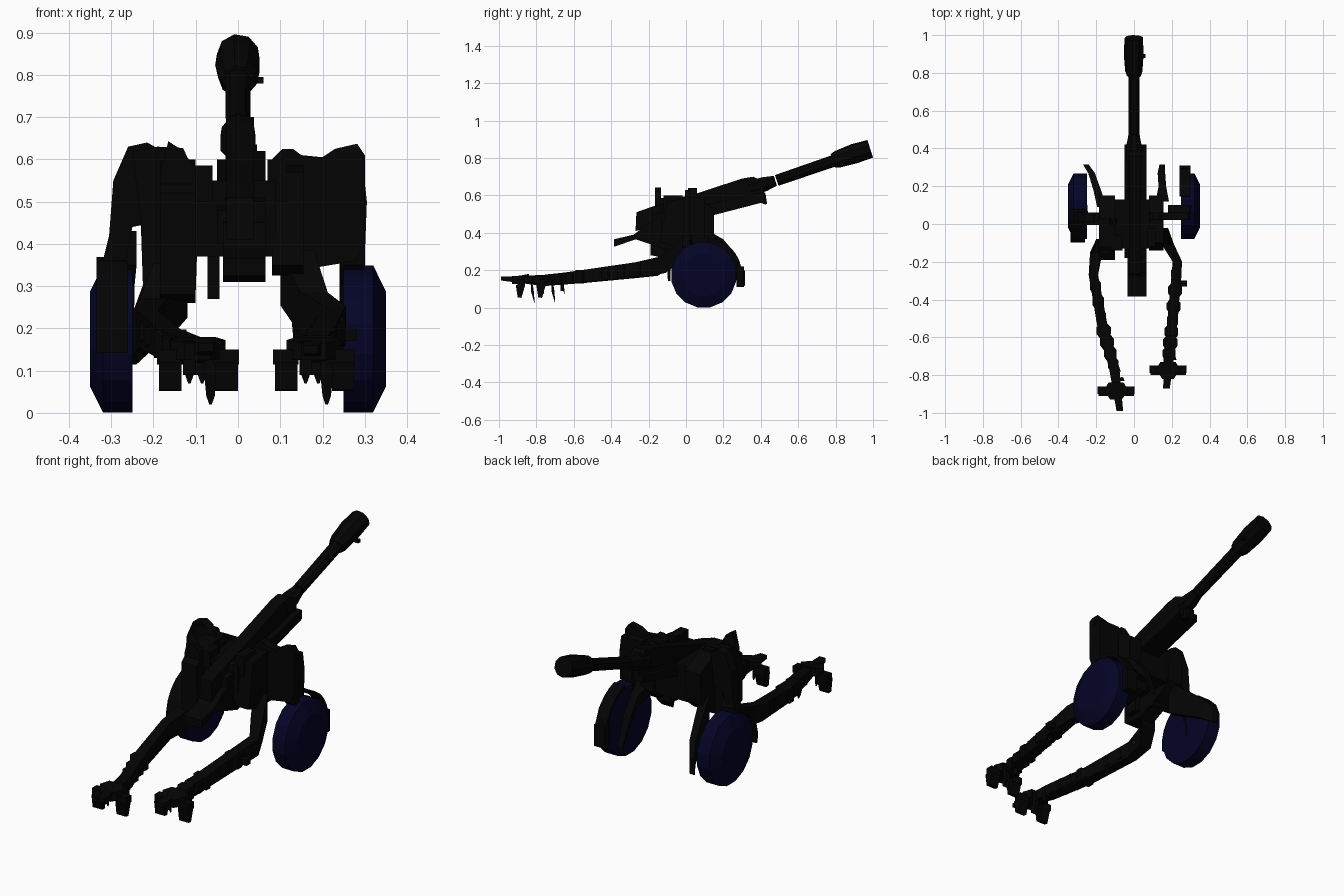
import bpy, bmesh, math, random
from mathutils import Vector

if "Cube" in bpy.data.objects:
    bpy.data.objects.remove(bpy.data.objects["Cube"])
random.seed(4)


def material(name, rgb):
    m = bpy.data.materials.new(name)
    m.use_nodes = True
    m.diffuse_color = (*rgb, 1)
    m.node_tree.nodes["Principled BSDF"].inputs["Base Color"].default_value = (*rgb, 1)
    return m


BLACK = material("gun black", (.0012, .0012, .0012))
NAVY = material("wheel navy", (.0012, .0012, .02))


def finish(name, bm, mat=BLACK):
    bmesh.ops.recalc_face_normals(bm, faces=bm.faces)
    mesh = bpy.data.meshes.new(name)
    bm.to_mesh(mesh)
    bm.free()
    mesh.materials.append(mat)
    ob = bpy.data.objects.new(name, mesh)
    bpy.context.collection.objects.link(ob)
    return ob


def prism(name, outline, a, b, plane="yz"):
    """Extrude a side (yz) or front (xz) outline between two depths."""
    bm = bmesh.new()
    put = (lambda p, d: (d, p[0], p[1])) if plane == "yz" else (lambda p, d: (p[0], d, p[1]))
    face = bm.faces.new([bm.verts.new(put(p, a)) for p in outline])
    ext = bmesh.ops.extrude_face_region(bm, geom=[face])["geom"]
    shift = Vector(put((0, 0), b - a))
    bmesh.ops.translate(bm, vec=shift, verts=[v for v in ext if isinstance(v, bmesh.types.BMVert)])
    return finish(name, bm)


def box(name, x, y, z):
    return prism(name, [(y[0], z[0]), (y[1], z[0]), (y[1], z[1]), (y[0], z[1])], *x)


def skin(name, bm, loops, mat=BLACK):
    """Join matching point loops with quads and cap both ends."""
    for p, q in zip(loops, loops[1:]):
        for i in range(len(p)):
            j = (i + 1) % len(p)
            bm.faces.new((p[i], p[j], q[j], q[i]))
    bm.faces.new(loops[0])
    bm.faces.new(loops[-1])
    return finish(name, bm, mat)


def rings(name, sections, sides, mat=BLACK):
    """Loft round sections given as (centre, radius) along their common axis."""
    bm = bmesh.new()
    axis = Vector(sections[-1][0]) - Vector(sections[0][0])
    u = axis.cross(Vector((0, 0, 1))).normalized()
    w = u.cross(axis).normalized()
    angles = [math.tau * (i + .5) / sides for i in range(sides)]
    loops = [[bm.verts.new(Vector(c) + r * (u * math.cos(t) + w * math.sin(t))) for t in angles]
             for c, r in sections]
    return skin(name, bm, loops, mat)


def beam(name, path, sizes):
    """Rectangular beam through path points, with (width, height) at each."""
    bm = bmesh.new()
    corners = ((-1, -1), (1, -1), (1, 1), (-1, 1))
    loops = [[bm.verts.new((x + i * w / 2, y, z + j * h / 2)) for i, j in corners]
             for (x, y, z), (w, h) in zip(path, sizes)]
    return skin(name, bm, loops)


def arc(cy, cz, r, start, end, thick):
    """Outline of a curved strip around the wheel centre."""
    ts = [math.radians(start + (end - start) * i / 6) for i in range(7)]
    pts = [(cy + r * math.cos(t), cz + r * math.sin(t)) for t in ts]
    r -= thick
    return pts + [(cy + r * math.cos(t), cz + r * math.sin(t)) for t in reversed(ts)]


# Wheels with a bevelled outer face
for side, s in (("right", -1), ("left", 1)):
    rings(side + "_wheel", [((s * x, .095, .175), r) for x, r in ((.25, .177), (.32, .177), (.35, .115))],
          16, NAVY)

# Barrel and muzzle brake
rings("barrel", [((0, .485, .68), .03), ((0, .80, .788), .032)], 10)
rings("muzzle_brake", [((0, .785, .785), .038), ((0, .81, .793), .047), ((0, .90, .823), .054),
                       ((0, .985, .849), .05)], 9)
box("muzzle_lug", (.04, .06), (.88, .90), (.78, .795))

# Cradle, barrel sleeve, recoil housing and breech
prism("cradle", [(-.27, .41), (-.05, .45), (.16, .50), (.41, .575), (.42, .67),
                 (.36, .70), (.30, .69), (-.02, .585), (-.18, .54), (-.265, .51)], -.027, .038)
prism("cradle_side", [(-.18, .43), (.15, .50), (.42, .575), (.42, .62), (.15, .56), (-.18, .50)], -.03, .065)
prism("cradle_rail", [(-.18, .40), (.15, .495), (.42, .565), (.42, .60), (.15, .54), (-.18, .48)], -.05, .06)
rings("barrel_sleeve", [((0, .34, .637), .045), ((0, .42, .66), .042), ((0, .478, .678), .03)], 8)
prism("recoil_housing", [(-.385, .325), (-.27, .365), (-.10, .31), (.05, .33), (.08, .48),
                         (-.20, .45), (-.28, .39), (-.385, .365)], -.035, .065)
beam("cradle_spike", [(.02, .39, .60), (.02, .425, .58), (.02, .432, .56)], [(.05, .07), (.03, .06), (.02, .01)])

# Carriage cheeks and upper saddle
prism("right_cheek", [(-.19, .28), (-.08, .26), (.08, .33), (.14, .38), (.15, .54), (.03, .60),
                      (-.12, .58), (-.19, .52)], -.185, -.10)
prism("left_cheek", [(-.14, .35), (-.05, .325), (.10, .33), (.15, .38), (.15, .53), (.05, .59),
                     (-.10, .57)], .08, .155)
box("saddle", (-.11, .09), (-.13, .13), (.37, .55))
box("saddle_drop", (-.072, -.044), (-.11, -.04), (.27, .40))
box("right_sight_box", (-.12, -.06), (-.14, -.06), (.50, .585))
box("left_sight_box", (.07, .115), (-.12, -.02), (.50, .60))

# Upright shield plates
prism("right_front_plate", [(-.185, .36), (-.10, .36), (-.10, .57), (-.13, .62), (-.165, .643), (-.185, .56)],
      -.165, -.135, "xz")
prism("right_shield", [(-.225, .30), (-.10, .29), (-.09, .57), (-.12, .605), (-.13, .627), (-.19, .63),
                       (-.25, .62), (-.23, .45)], -.005, .03, "xz")
prism("left_shield", [(.10, .33), (.28, .36), (.30, .40), (.30, .61), (.282, .637), (.23, .625), (.20, .605),
                      (.15, .61), (.13, .625), (.105, .625), (.08, .60)], .02, .06, "xz")
prism("right_shoulder", [(-.32, .36), (-.265, .36), (-.25, .44), (-.20, .45), (-.18, .62), (-.215, .64),
                         (-.26, .63), (-.295, .55), (-.305, .42)], .01, .06, "xz")
prism("left_shoulder", [(.18, .37), (.30, .37), (.305, .50), (.295, .59), (.18, .59)], .06, .10, "xz")

# Axle arms down to the hubs
for side, s in (("right", -1), ("left", 1)):
    beam(side + "_axle_arm", [(s * .27, .03, .39), (s * .27, .07, .33), (s * .262, .10, .16)],
         [(.06, .08), (.05, .06), (.03, .06)])

# Mudguards and hanging straps
prism("left_mudguard", arc(.095, .175, .205, 75, -5, .014), .24, .30)
box("left_mudguard_flap", (.24, .30), (.27, .31), (.11, .22))
prism("right_mudguard", arc(.095, .175, .195, 95, 190, .015), -.335, -.26)
beam("right_strap", [(-.17, .09, .32), (-.195, .18, .26), (-.225, .27, .20), (-.255, .315, .155)],
     [(.05, .18), (.04, .14), (.035, .11), (.03, .08)])
beam("left_strap", [(.15, .12, .38), (.15, .20, .34), (.145, .27, .26), (.15, .315, .14)],
     [(.07, .06), (.04, .05), (.04, .04), (.03, .02)])

# Split trails, each with clamps, a ground spade and feet
TRAILS = {
    "right": [(-.16, -.08, .29), (-.20, -.15, .22), (-.215, -.27, .20), (-.165, -.55, .165),
              (-.105, -.76, .145), (-.075, -.99, .155)],
    "left": [(.14, -.02, .32), (.18, -.11, .235), (.23, -.20, .21), (.205, -.50, .175),
             (.185, -.70, .15), (.172, -.87, .15)],
}
SIZES = [(.08, .13), (.065, .10), (.05, .085), (.055, .068), (.055, .06), (.035, .02)]
for side, path in TRAILS.items():
    beam(side + "_trail", path, SIZES)
    for k in range(7):
        t = (.1 + k * .13) * 2.2
        i = 2 + int(t)
        p = Vector(path[i]).lerp(Vector(path[i + 1]), t % 1)
        w, h = random.uniform(.025, .04), random.uniform(.024, .036)
        beam(f"{side}_trail_clamp_{k}", [p + Vector((0, d, 0)) for d in (-.04, -.015, .02, .04)],
             [(w, h), (w * 2, h * 2), (w * 2, h * 2), (w, h)])
    # spade crossbar with a hanging foot at either end
    x, y = (-.095, -.88) if side == "right" else (.18, -.77)
    beam(side + "_spade_bar", [(x, y - .05, .145), (x, y, .15), (x, y + .04, .16)],
         [(.06, .04), (.13, .045), (.08, .04)])
    for n, s in (("inner", 1), ("outer", -1)):
        cx = x + s * .067
        box(f"{side}_{n}_spade_arm", (cx - .03, cx + .03), (y - .02, y + .02), (.115, .15))
        prism(f"{side}_{n}_spade_foot", [(y - .03, .12), (y - .02, .055), (y, .052), (y + .02, .12)],
              cx - .025, cx + .028)
    # tapered ground pins under the trail end
    for n, (dx, dy, tip) in enumerate(((.03, .05, .03), (-.02, -.02, .08), (.01, .10, .08))):
        beam(f"{side}_ground_pin_{n}", [(x + dx, y + dy, .13), (x + dx, y + dy + .015, tip + .04),
                                        (x + dx, y + dy + .02, tip)], [(.03, .08), (.02, .06), (.006, .02)])
box("left_trail_handle", (.22, .28), (-.33, -.30), (.17, .20))
